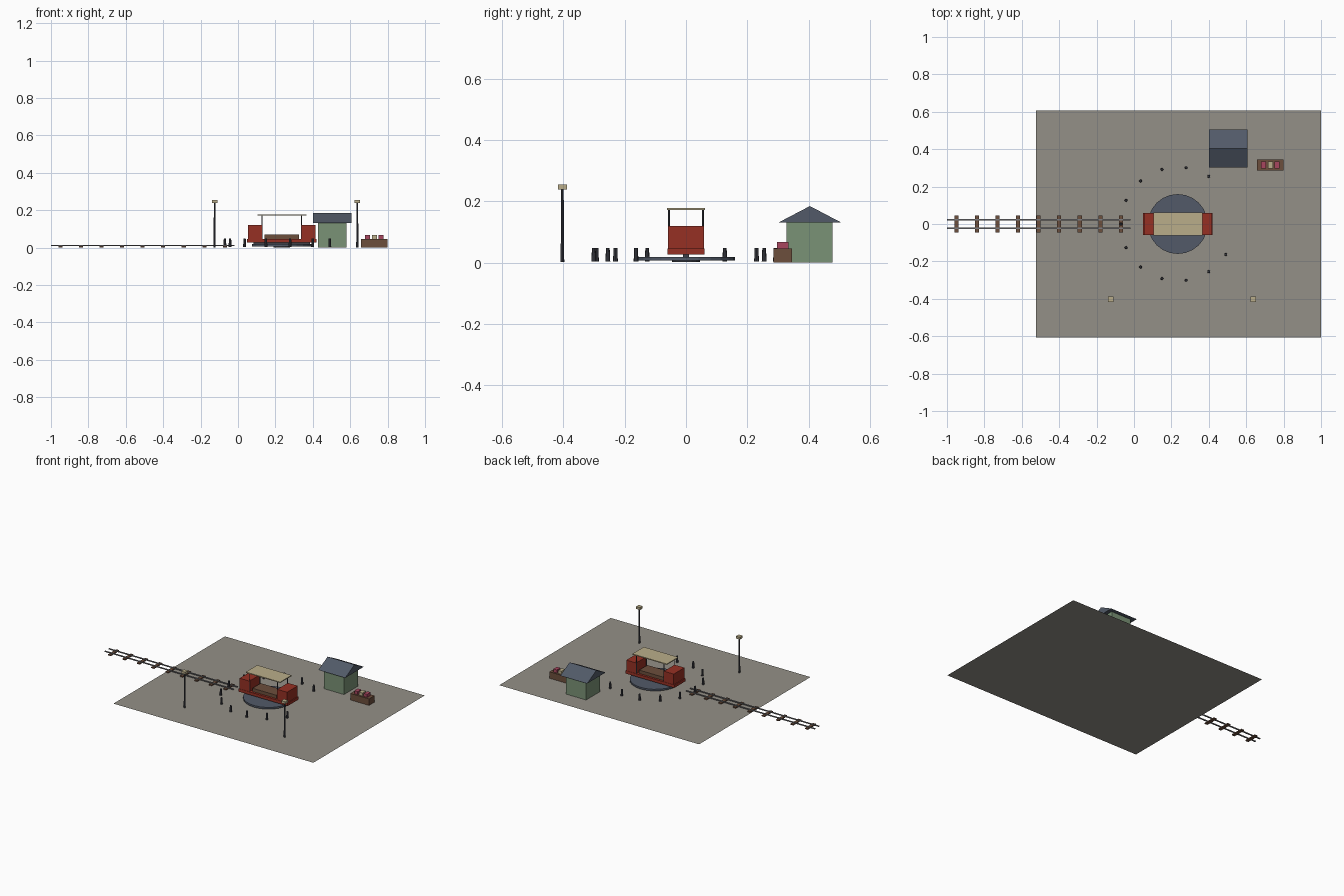
import bpy, bmesh, math
from mathutils import Matrix

if "Cube" in bpy.data.objects:
    bpy.data.objects.remove(bpy.data.objects["Cube"])


def make_material(name, rgb):
    lin = [((c / 255 + 0.055) / 1.055) ** 2.4 for c in rgb] + [1.0]
    m = bpy.data.materials.new(name)
    m.use_nodes = True
    m.diffuse_color = lin
    m.node_tree.nodes["Principled BSDF"].inputs["Base Color"].default_value = lin
    return m


gravel = make_material("gravel", (148, 144, 135))
red = make_material("carriage red", (150, 48, 36))
green = make_material("hut green", (122, 146, 118))
slate = make_material("slate", (82, 90, 104))
iron = make_material("dark iron", (62, 64, 72))
cream = make_material("cream", (186, 174, 138))
brown = make_material("timber brown", (108, 78, 60))
pink = make_material("blossom pink", (168, 70, 95))
steel = make_material("rail steel", (125, 125, 128))


def finish(name, bm, mat):
    bmesh.ops.recalc_face_normals(bm, faces=bm.faces)
    mesh = bpy.data.meshes.new(name)
    bm.to_mesh(mesh)
    bm.free()
    mesh.materials.append(mat)
    ob = bpy.data.objects.new(name, mesh)
    bpy.context.collection.objects.link(ob)
    return ob


def box(name, mat, x, y, z):
    """Box from its (low, high) limits on each axis."""
    bm = bmesh.new()
    lims = (x, y, z)
    centre = Matrix.Translation([(a + b) / 2 for a, b in lims])
    size = Matrix.Diagonal([b - a for a, b in lims] + [1])
    bmesh.ops.create_cube(bm, size=1, matrix=centre @ size)
    return finish(name, bm, mat)


def rod(name, mat, x, y, z, r1, r2, sides=8):
    """Upright, optionally tapered, cylinder."""
    bm = bmesh.new()
    bmesh.ops.create_cone(bm, cap_ends=True, segments=sides, radius1=r1, radius2=r2,
                          depth=z[1] - z[0],
                          matrix=Matrix.Translation((x, y, sum(z) / 2)))
    return finish(name, bm, mat)


# Ground sheet
bm = bmesh.new()
bm.faces.new([bm.verts.new(p) for p in
              ((-0.525, -0.607, 0), (1, -0.607, 0), (1, 0.607, 0), (-0.525, 0.607, 0))])
finish("ground", bm, gravel)

# Track
for i in range(9):
    x = -0.95 + 0.11 * i
    box(f"sleeper_{i}", brown, (x - 0.011, x + 0.011), (-0.045, 0.045), (0.002, 0.009))
for side, y in (("left", -0.022), ("right", 0.022)):
    box(f"rail_{side}", steel, (-1, -0.018), (y - 0.004, y + 0.004), (0.008, 0.014))

# Turntable
cx = 0.234
rod("turntable_hub", iron, cx, 0, (0.002, 0.008), 0.045, 0.045, 16)
rod("turntable_disc", slate, cx, 0, (0.007, 0.019), 0.16, 0.16, 24)
box("turntable_beam", iron, (cx - 0.15, cx + 0.15), (-0.01, 0.01), (0.019, 0.028))

# Carriage
box("carriage_deck", red, (cx - 0.187, cx + 0.187), (-0.06, 0.06), (0.027, 0.047))
box("bench", brown, (cx - 0.092, cx + 0.092), (-0.045, 0.045), (0.047, 0.07))
for end, s in (("rear", -1), ("front", 1)):
    box(f"carriage_end_{end}", red, sorted((cx + s * 0.106, cx + s * 0.181)),
        (-0.058, 0.058), (0.047, 0.12))
    for side, y in (("right", -0.055), ("left", 0.055)):
        rod(f"roof_post_{end}_{side}", iron, cx + s * 0.106, y, (0.047, 0.172), 0.003, 0.003)
box("carriage_roof", cream, (cx - 0.131, cx + 0.131), (-0.062, 0.062), (0.172, 0.178))

# Bollards round the turntable
for i in range(12):
    a = math.radians(57 + 24.6 * i)
    rod(f"bollard_{i}", iron, cx + 0.304 * math.cos(a), 0.304 * math.sin(a),
        (0.004, 0.048), 0.008, 0.006)

# Lamps
for i, x in enumerate((-0.125, 0.638)):
    rod(f"lamp_pole_{i}", iron, x, -0.403, (0.002, 0.24), 0.006, 0.004)
    box(f"lamp_head_{i}", cream, (x - 0.015, x + 0.015), (-0.418, -0.388), (0.239, 0.255))

# Hut with gable roof
box("hut_walls", green, (0.428, 0.58), (0.327, 0.477), (0.001, 0.132))
bm = bmesh.new()
ends = [[bm.verts.new((x, y, z)) for y, z in ((0.303, 0.132), (0.505, 0.132), (0.404, 0.185))]
        for x in (0.401, 0.606)]
for e in ends:
    bm.faces.new(e)
for i in range(3):
    j = (i + 1) % 3
    bm.faces.new((ends[0][i], ends[0][j], ends[1][j], ends[1][i]))
finish("hut_roof", bm, slate)

# Planter with blossoms
box("planter", brown, (0.658, 0.8), (0.285, 0.345), (0.001, 0.046))
for i, mat in enumerate((pink, cream, pink)):
    x = 0.693 + 0.036 * i
    box(f"blossom_{i}", mat, (x - 0.013, x + 0.013), (0.296, 0.334), (0.046, 0.067))
